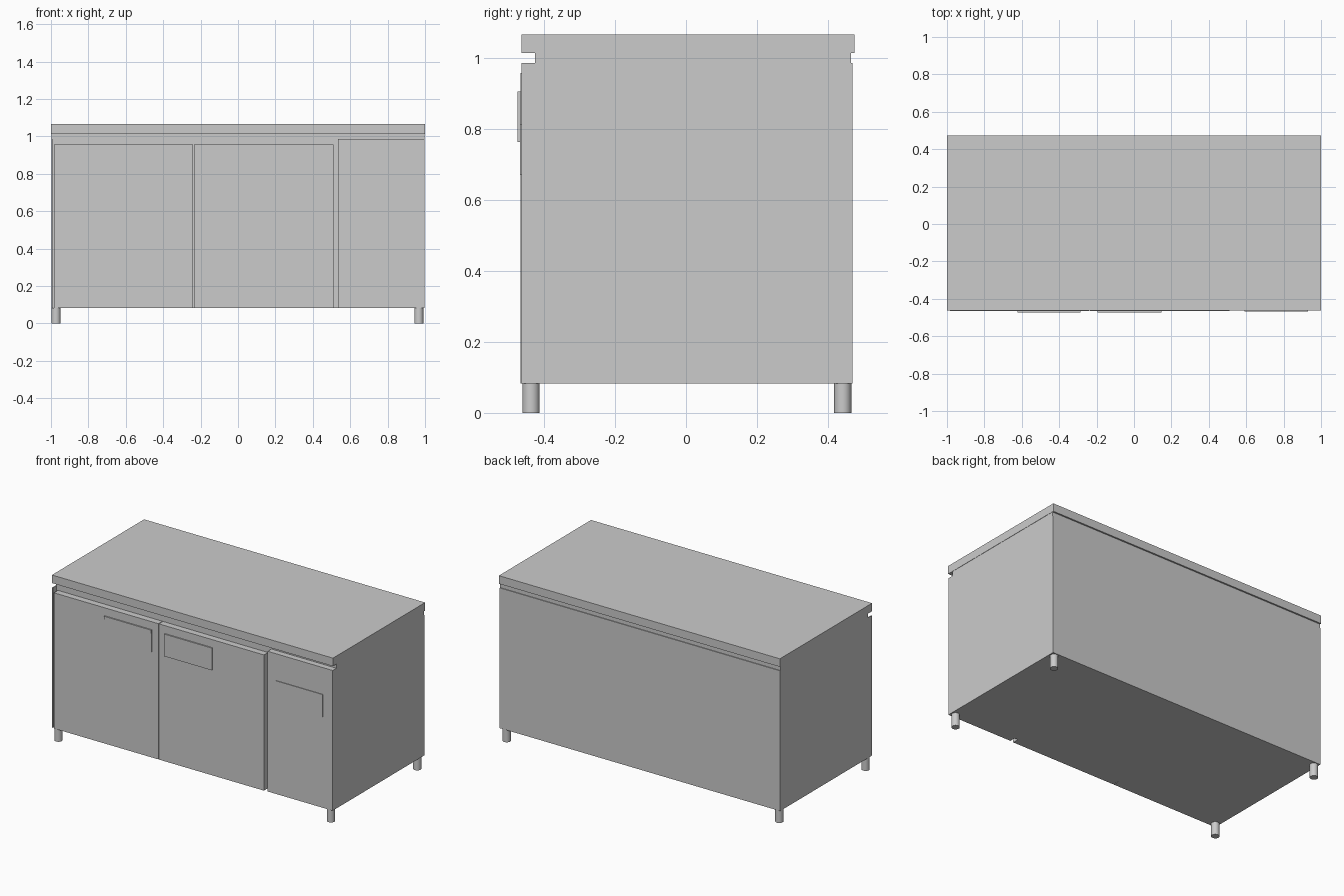
import bpy

if "Cube" in bpy.data.objects:
    bpy.data.objects.remove(bpy.data.objects["Cube"])


def box(name, x0, x1, y0, y1, z0, z1):
    bpy.ops.mesh.primitive_cube_add(
        size=1, location=((x0 + x1) / 2, (y0 + y1) / 2, (z0 + z1) / 2))
    ob = bpy.context.object
    ob.name = name
    ob.scale = (x1 - x0, y1 - y0, z1 - z0)
    bpy.ops.object.transform_apply(location=False, rotation=False, scale=True)
    return ob


FRONT, INNER = -0.463, -0.425   # outer face and recessed frame face
W = 0.998                       # half width of the cabinet
BOTTOM, TOP = 0.083, 0.985

# Cabinet carcass, with the neck below the worktop
box("cabinet_body", -W, W, INNER, 0.469, BOTTOM, TOP)
box("worktop_neck", -W, W, INNER, 0.464, TOP, 1.013)
box("worktop", -1, 1, FRONT, 0.474, 1.013, 1.065)

# Front parts standing proud of the frame
box("left_side_edge", -W, -0.993, FRONT, INNER, BOTTOM, TOP)
box("compressor_panel", 0.535, W, FRONT, INNER, BOTTOM, TOP)
box("left_door", -0.984, -0.240, -0.466, INNER, BOTTOM, 0.956)
box("right_door", -0.236, 0.511, -0.466, INNER, BOTTOM, 0.956)

# Handles: the left one has a lip over a shallow plate
box("left_handle_plate", -0.623, -0.286, -0.469, -0.464, 0.762, 0.885)
box("left_handle_lip", -0.623, -0.286, -0.474, -0.464, 0.885, 0.905)
box("right_handle", -0.195, 0.146, -0.474, -0.464, 0.762, 0.905)
box("control_plate", 0.59, 0.93, -0.467, -0.460, 0.67, 0.813)

# Round feet
for side, x in (("left", -0.973), ("right", 0.967)):
    for end, y in (("front", -0.436), ("back", 0.441)):
        bpy.ops.mesh.primitive_cylinder_add(
            vertices=32, radius=0.024, depth=BOTTOM, location=(x, y, BOTTOM / 2))
        bpy.context.object.name = f"{end}_{side}_foot"
        bpy.ops.object.shade_smooth_by_angle()
